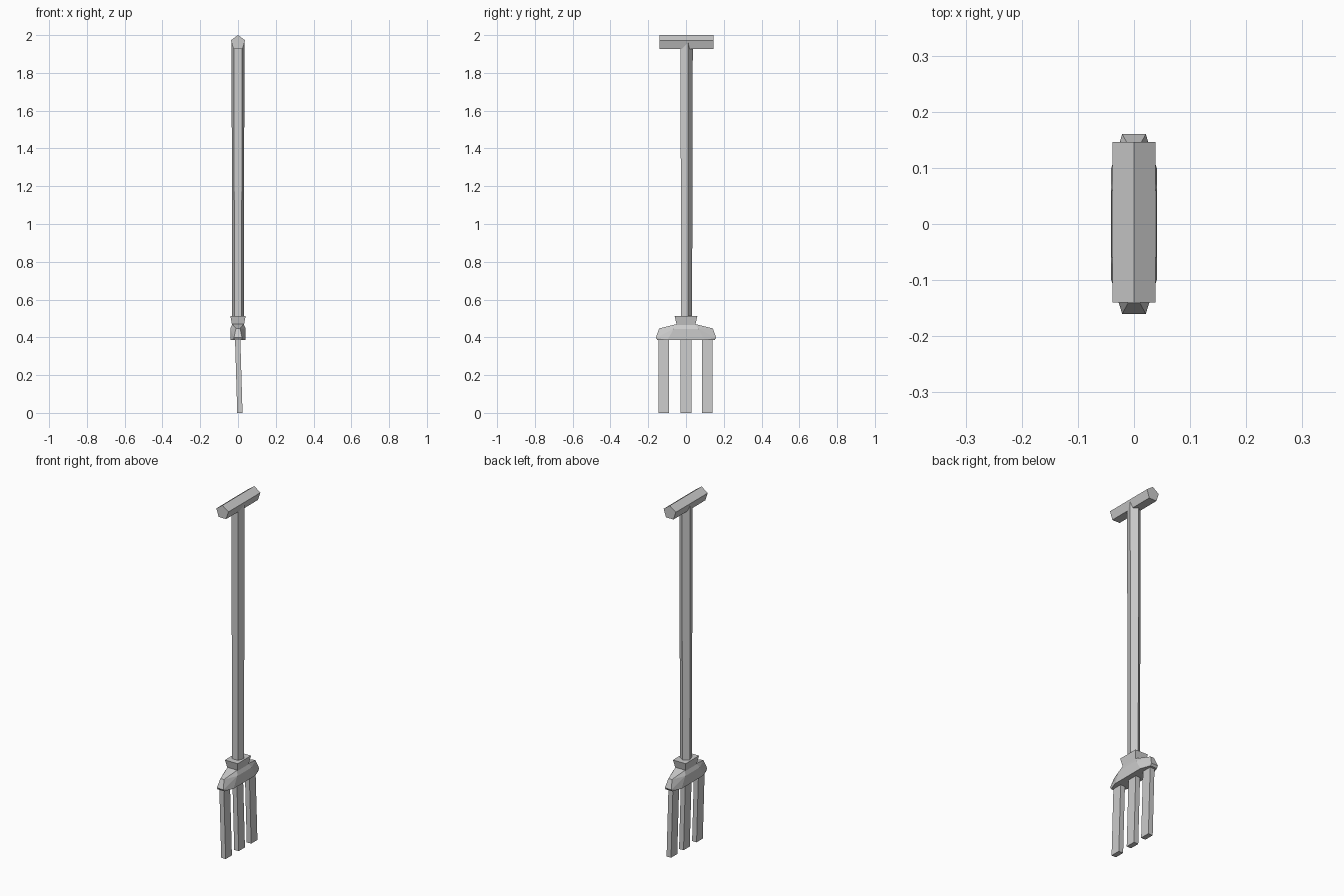
import bpy, bmesh
from math import sin, cos, tau
from mathutils import Vector

cube = bpy.data.objects.get("Cube")
if cube:
    bpy.data.objects.remove(cube)

grey = bpy.data.materials.new("light_grey")
grey.use_nodes = True
colour = (0.6, 0.6, 0.6, 1)
grey.diffuse_color = colour
grey.node_tree.nodes["Principled BSDF"].inputs["Base Color"].default_value = colour


def finish(name, bm):
    bmesh.ops.recalc_face_normals(bm, faces=bm.faces)
    mesh = bpy.data.meshes.new(name)
    bm.to_mesh(mesh)
    bm.free()
    mesh.materials.append(grey)
    obj = bpy.data.objects.new(name, mesh)
    bpy.context.collection.objects.link(obj)


def prism(name, start, end):
    """Join two matching rings of points and cap both ends."""
    bm = bmesh.new()
    a, b = ([bm.verts.new(p) for p in ring] for ring in (start, end))
    n = len(a)
    for i in range(n):
        j = (i + 1) % n
        bm.faces.new((a[i], a[j], b[j], b[i]))
    bm.faces.new(a[::-1])
    bm.faces.new(b)
    finish(name, bm)


def pentagon(r):
    return [(r * sin(tau * i / 5), r * cos(tau * i / 5)) for i in range(5)]


def rect(x, y, hx, hy, z):
    return [(x + sx * hx, y + sy * hy, z)
            for sx, sy in ((-1, -1), (1, -1), (1, 1), (-1, 1))]


# Five-sided crossbar grip and slightly tapered shaft
grip = pentagon(0.04)
prism("grip", [(x, -0.14, 1.96 + z) for x, z in grip],
      [(x, 0.146, 1.96 + z) for x, z in grip])
prism("shaft", [(x, y, 0.46) for x, y in pentagon(0.032)],
      [(x, y, 1.965) for x, y in pentagon(0.036)])

# Flared socket
prism("socket", rect(0, 0, 0.03, 0.047, 0.455), rect(0, 0, 0.04, 0.06, 0.513))

# Faceted shoulder, symmetric both ways
corners = [(0.021, 0.152, 0.386), (0.041, 0.098, 0.386), (0.021, 0.16, 0.398),
           (0.011, 0.142, 0.447), (0.041, 0.065, 0.445), (0.03, 0.05, 0.47)]
bm = bmesh.new()
for p in corners:
    for sx in (-1, 1):
        for sy in (-1, 1):
            bm.verts.new(Vector((p[0] * sx, p[1] * sy, p[2])))
bmesh.ops.convex_hull(bm, input=bm.verts)
bmesh.ops.dissolve_limit(bm, angle_limit=0.02, verts=bm.verts, edges=bm.edges)
finish("shoulder", bm)

# Three leaning tines
for name, y in (("front_tine", -0.117), ("middle_tine", 0), ("back_tine", 0.112)):
    prism(name, rect(0.01, y, 0.014, 0.028, 0), rect(-0.002, y, 0.014, 0.028, 0.4))
